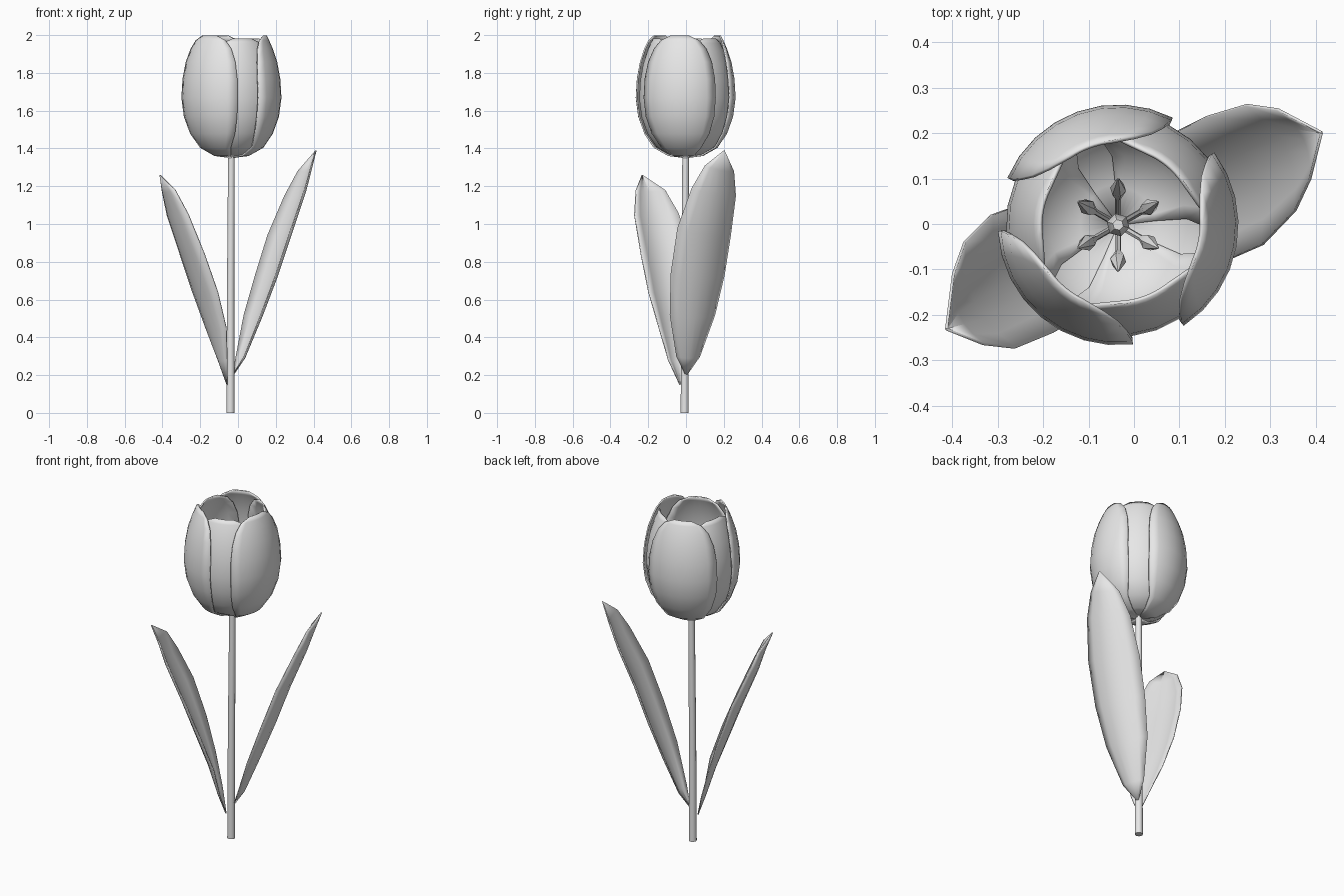
import bpy, math
from mathutils import Vector

if "Cube" in bpy.data.objects:
    bpy.data.objects.remove(bpy.data.objects["Cube"])

CX, CY = -0.035, -0.002          # flower axis

grey = bpy.data.materials.new("pale_grey")
grey.diffuse_color = (0.8, 0.8, 0.8, 1)
grey.use_nodes = True
grey.node_tree.nodes["Principled BSDF"].inputs["Base Color"].default_value = grey.diffuse_color


def add_mesh(name, verts, faces, thickness=0.0, smooth_angle=50):
    me = bpy.data.meshes.new(name)
    me.from_pydata(verts, [], faces)
    me.validate()
    me.materials.append(grey)
    ob = bpy.data.objects.new(name, me)
    bpy.context.collection.objects.link(ob)
    bpy.ops.object.select_all(action='DESELECT')
    bpy.context.view_layer.objects.active = ob
    ob.select_set(True)
    bpy.ops.object.shade_smooth_by_angle(angle=math.radians(smooth_angle))
    if thickness:
        mod = ob.modifiers.new("thickness", 'SOLIDIFY')
        mod.thickness = thickness
        mod.offset = -1
    return ob


def grid(name, rows, thickness, flip=False):
    """Skin a sheet through equal-length rows of points."""
    n = len(rows[0])
    verts = [p for row in rows for p in row]
    faces = []
    for i in range(len(rows) - 1):
        for j in range(n - 1):
            a = i * n + j
            f = (a, a + 1, a + n + 1, a + n)
            faces.append(f[::-1] if flip else f)
    return add_mesh(name, verts, faces, thickness)


def tube(name, stations, sides):
    """Closed round body through (centre, radius) stations, rings square to its axis."""
    axis = (stations[-1][0] - stations[0][0]).normalized()
    u = axis.orthogonal().normalized()
    w = axis.cross(u)
    verts, faces = [], []
    for c, r in stations:
        for k in range(sides):
            t = 2 * math.pi * k / sides
            verts.append(c + r * (math.cos(t) * u + math.sin(t) * w))
    for i in range(len(stations) - 1):
        for k in range(sides):
            a, b = i * sides + k, i * sides + (k + 1) % sides
            faces.append((a, b, b + sides, a + sides))
    faces.append(tuple(reversed(range(sides))))
    last = (len(stations) - 1) * sides
    faces.append(tuple(range(last, last + sides)))
    return add_mesh(name, verts, faces)


# Stem
tube("stem", [(Vector((CX - 0.005, CY - 0.005, 0)), 0.022),
              (Vector((CX - 0.004, CY - 0.004, 0.65)), 0.020),
              (Vector((CX, CY, 1.37)), 0.018)], 12)

# Petals: (radius, height, half angle in degrees)
PETAL = [(0.015, 1.352, 40), (0.09, 1.362, 38), (0.165, 1.405, 39),
         (0.215, 1.48, 45), (0.247, 1.57, 47), (0.260, 1.67, 47),
         (0.254, 1.77, 47), (0.238, 1.86, 45), (0.215, 1.93, 40),
         (0.196, 1.975, 31), (0.183, 2.0, 15)]


def petal(name, centre, scale, top, widen):
    rows = []
    for r, z, half in PETAL:
        row = []
        for j in range(9):
            t = math.radians(centre + half * widen * (j / 4 - 1))
            row.append((CX + r * scale * math.cos(t), CY + r * scale * math.sin(t),
                        1.352 + (z - 1.352) * top + (1 - scale) * 0.1))
        rows.append(row)
    grid(name, rows, 0.008)


for k in range(3):
    petal(f"outer_petal_{k + 1}", 110 + 120 * k, 1.02, 1.0, 1.0)
    petal(f"inner_petal_{k + 1}", 50 + 120 * k, 0.95, 0.965, 1.15)

# Pistil
tube("pistil", [(Vector((CX, CY, 1.36)), 0.016), (Vector((CX, CY, 1.56)), 0.014),
                (Vector((CX, CY, 1.59)), 0.026), (Vector((CX, CY, 1.62)), 0.012)], 6)

# Stamens: thin filament with a spindle-shaped anther
for k in range(6):
    t = math.radians(30 + 60 * k)

    def at(r, z):
        return Vector((CX + r * math.cos(t), CY + r * math.sin(t), z))

    tube(f"filament_{k + 1}", [(at(0.015, 1.37), 0.007), (at(0.065, 1.53), 0.007)], 6)
    tube(f"anther_{k + 1}", [(at(0.06, 1.515), 0.007), (at(0.078, 1.565), 0.018),
                             (at(0.102, 1.63), 0.002)], 6)

# Leaves: two edge lines from base to tip, cupped between them
RIGHT_A = [(-.03, 0, .2), (-.012, .07, .3), (.03, .15, .52), (.09, .2, .73),
           (.155, .233, .94), (.245, .26, 1.15), (.315, .25, 1.28), (.41, .2, 1.39)]
RIGHT_B = [(-.03, 0, .2), (.03, -.05, .3), (.118, -.085, .52), (.20, -.08, .74),
           (.28, -.045, .98), (.352, .03, 1.19), (.385, .1, 1.31), (.41, .2, 1.39)]
LEFT_A = [(-.055, -.03, .15), (-.055, -.09, .28), (-.06, -.14, .45), (-.105, -.195, .64),
          (-.175, -.235, .84), (-.26, -.27, 1.05), (-.33, -.262, 1.18), (-.41, -.23, 1.26)]
LEFT_B = [(-.055, -.03, .15), (-.10, 0, .28), (-.17, .035, .46), (-.24, .045, .66),
          (-.31, .02, .88), (-.37, -.04, 1.06), (-.395, -.11, 1.18), (-.41, -.23, 1.26)]


def leaf(name, edge_a, edge_b):
    base, tip = Vector(edge_a[0]), Vector(edge_a[-1])
    axis = (tip - base).normalized()
    rows = []
    for a, b in zip(edge_a, edge_b):
        a, b = Vector(a), Vector(b)
        out = (b - a).cross(axis)
        if out.z > 0:
            out = -out                      # cup sags outward and down
        depth = 0.17 * (b - a).length
        if out.length > 0:
            out.normalize()
        rows.append([a.lerp(b, j / 6) + out * depth * 4 * (j / 6) * (1 - j / 6)
                     for j in range(7)])
    grid(name, rows, 0.006)


leaf("right_leaf", RIGHT_A, RIGHT_B)
leaf("left_leaf", LEFT_A, LEFT_B)
